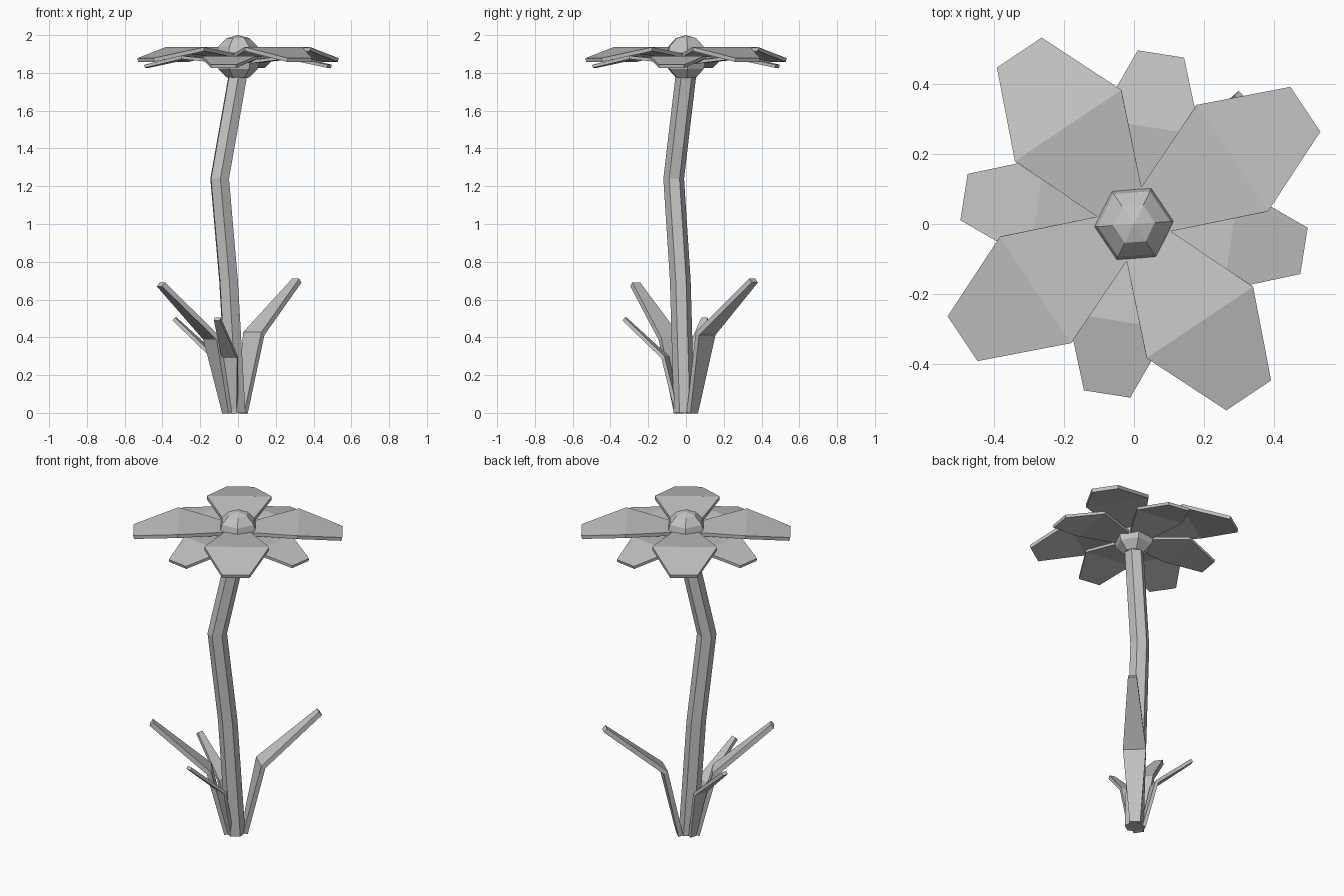
import bpy, bmesh
from math import cos, sin, radians
from mathutils import Vector, Matrix

cube = bpy.data.objects.get("Cube")
if cube:
    bpy.data.objects.remove(cube, do_unlink=True)

grey = bpy.data.materials.new("plain grey")
grey.use_nodes = True
COLOR = (0.55, 0.55, 0.55, 1)
grey.diffuse_color = COLOR
grey.node_tree.nodes["Principled BSDF"].inputs["Base Color"].default_value = COLOR


def finish(name, bm):
    bmesh.ops.recalc_face_normals(bm, faces=bm.faces)
    mesh = bpy.data.meshes.new(name)
    bm.to_mesh(mesh)
    bm.free()
    mesh.materials.append(grey)
    obj = bpy.data.objects.new(name, mesh)
    bpy.context.collection.objects.link(obj)
    return obj


def loft(name, rings):
    """Skin a list of equal-sized point rings and cap both ends."""
    bm = bmesh.new()
    rows = [[bm.verts.new(p) for p in ring] for ring in rings]
    n = len(rows[0])
    for a, b in zip(rows, rows[1:]):
        for i in range(n):
            j = (i + 1) % n
            bm.faces.new((a[i], a[j], b[j], b[i]))
    bm.faces.new(rows[0])
    bm.faces.new(rows[-1])
    return finish(name, bm)


def blade(name, angle, stations, thick, centre=(0, 0)):
    """Bent strip growing outward; stations are (radius, height, half width)."""
    spin = Matrix.Rotation(radians(angle), 3, 'Z')
    pts = [Vector((r, 0, z)) for r, z, w in stations]
    dirs = [(b - a).normalized() for a, b in zip(pts, pts[1:])]
    rings = []
    for i, (p, s) in enumerate(zip(pts, stations)):
        t = (dirs[max(i - 1, 0)] + dirs[min(i, len(dirs) - 1)]).normalized()
        up = Vector((-t.z, 0, t.x)) * thick / 2
        side = Vector((0, s[2], 0))
        corners = (p + side + up, p - side + up, p - side - up, p + side - up)
        rings.append([spin @ c + Vector((*centre, 0)) for c in corners])
    return loft(name, rings)


# Stem: six-sided tube with two bends
HEX = [radians(94 + 60 * i) for i in range(6)]
path = [(-0.01, -0.01, 0), (-0.05, -0.03, 0.7),
        (-0.097, -0.065, 1.24), (0, 0, 1.79)]
loft("stem", [[(x + 0.055 * cos(a), y + 0.055 * sin(a), z) for a in HEX]
              for x, y, z in path])

# Flower centre: faceted ball
bm = bmesh.new()
bmesh.ops.create_uvsphere(
    bm, u_segments=6, v_segments=6, radius=0.12,
    matrix=Matrix.Translation((0, 0, 1.88)) @ Matrix.Rotation(radians(34), 4, 'Z'))
finish("flower_centre", bm)

# Two tiers of four petals
large = [(0.05, 1.89, 0.065), (0.338, 1.926, 0.183), (0.587, 1.868, 0.077)]
small = [(0.04, 1.855, 0.055), (0.28, 1.882, 0.148), (0.49, 1.835, 0.067)]
for i in range(4):
    blade(f"large_petal_{i + 1}", 33.8 + 90 * i, large, 0.021)
    blade(f"small_petal_{i + 1}", 81 + 90 * i, small, 0.017)

# Leaves around the foot of the stem
foot = (-0.01, 0)
tall = [(0.045, 0, 0.03), (0.14, 0.42, 0.065), (0.48, 0.7, 0.025)]
wide = [(0.055, 0, 0.03), (0.155, 0.395, 0.063), (0.48, 0.68, 0.025)]
short = [(0.045, 0, 0.02), (0.115, 0.295, 0.042), (0.34, 0.497, 0.017)]
blade("tall_leaf", 48, tall, 0.028, foot)
blade("wide_leaf", 214, wide, 0.028, foot)
blade("short_leaf_front", 253, short, 0.02, foot)
blade("short_leaf_side", 163, short, 0.02, foot)
